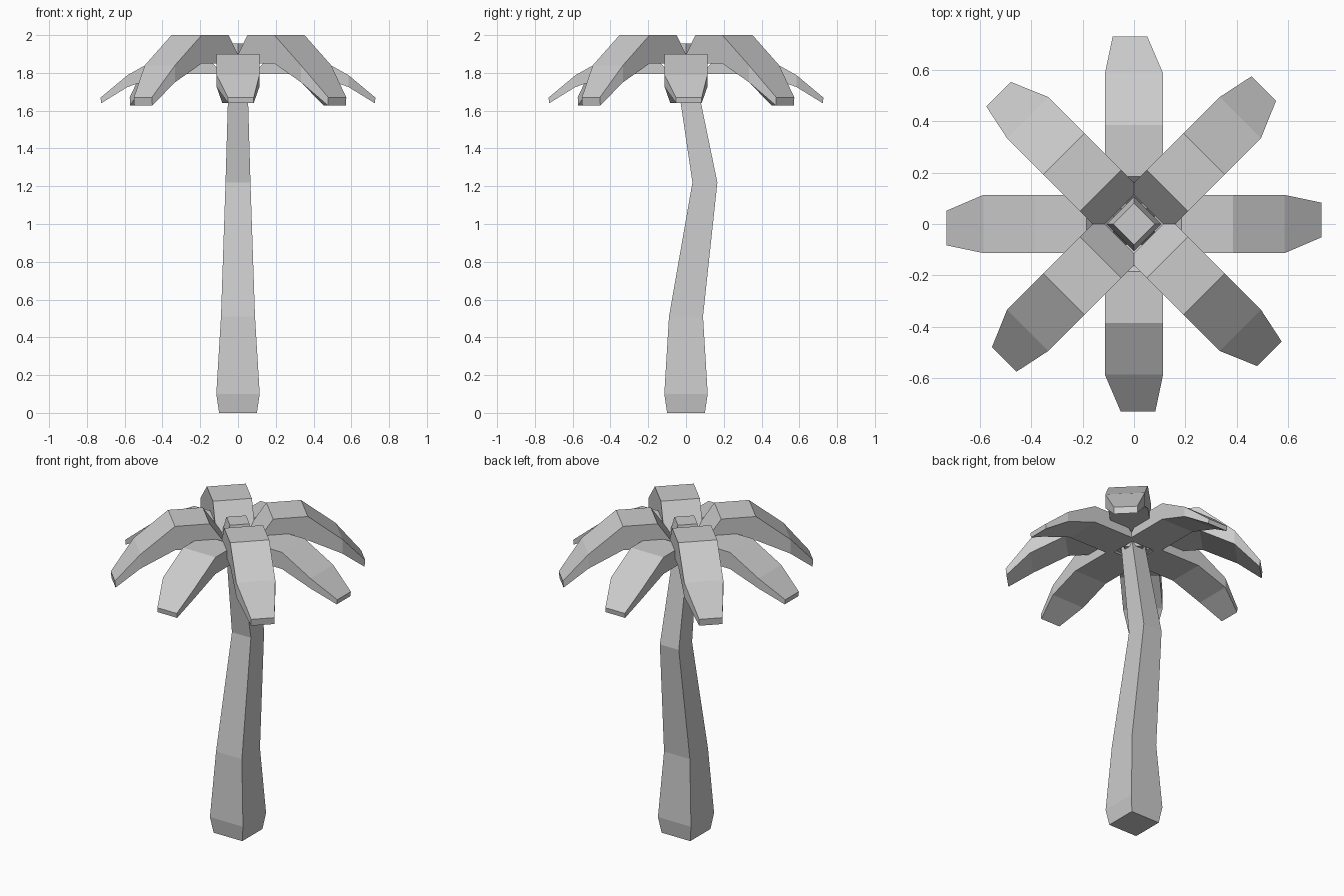
import bpy
import math
from mathutils import Matrix

if "Cube" in bpy.data.objects:
    bpy.data.objects.remove(bpy.data.objects["Cube"])


def loft(name, rings):
    """Closed mesh skinned through a list of four-point rings."""
    verts = [p for ring in rings for p in ring]
    faces = [(3, 2, 1, 0)]
    for i in range(len(rings) - 1):
        a, b = 4 * i, 4 * i + 4
        for j in range(4):
            k = (j + 1) % 4
            faces.append((a + j, a + k, b + k, b + j))
    e = len(verts) - 4
    faces.append((e, e + 1, e + 2, e + 3))
    mesh = bpy.data.meshes.new(name)
    mesh.from_pydata(verts, [], faces)
    mesh.update()
    obj = bpy.data.objects.new(name, mesh)
    bpy.context.collection.objects.link(obj)
    return obj


def square(h, y, z):
    return [(-h, y - h, z), (h, y - h, z), (h, y + h, z), (-h, y + h, z)]


# Bent square trunk: half width, centre y, height
trunk = [(.10, 0, 0), (.115, 0, .10), (.09, 0, .51),
         (.066, .10, 1.22), (.047, -.015, 1.87)]
loft("trunk", [square(*s) for s in trunk])

# Small crown core, turned 45 degrees
core = loft("crown_core", [square(.05, 0, 1.80), square(.075, 0, 1.87),
                           square(.057, 0, 1.955)])
core.data.transform(Matrix.Rotation(math.pi / 4, 4, 'Z'))

# Frond stations: top distance, bottom distance, top drop, bottom drop, side range
stations = [(.184, .08, 0, .15, -.113, .113),
            (.385, .385, 0, .15, -.113, .113),
            (.585, .585, .16, .25, -.113, .113),
            (.728, .724, .33, .372, -.052, .083)]


def frond(name, angle, top, drop_scale):
    rings = []
    for dt, db, zt, zb, t0, t1 in stations:
        zt, zb = top - zt * drop_scale, top - zb * drop_scale
        rings.append([(db, t0, zb), (db, t1, zb), (dt, t1, zt), (dt, t0, zt)])
    obj = loft(name, rings)
    obj.data.transform(Matrix.Rotation(angle, 4, 'Z'))


# Four tall diagonal fronds and four lower, thinner ones between them
for i in range(4):
    a = i * math.pi / 2
    frond(f"upper_frond_{i + 1}", a + math.pi / 4, 2.0, 1.0)
    frond(f"lower_frond_{i + 1}", a, 1.90, .70)
